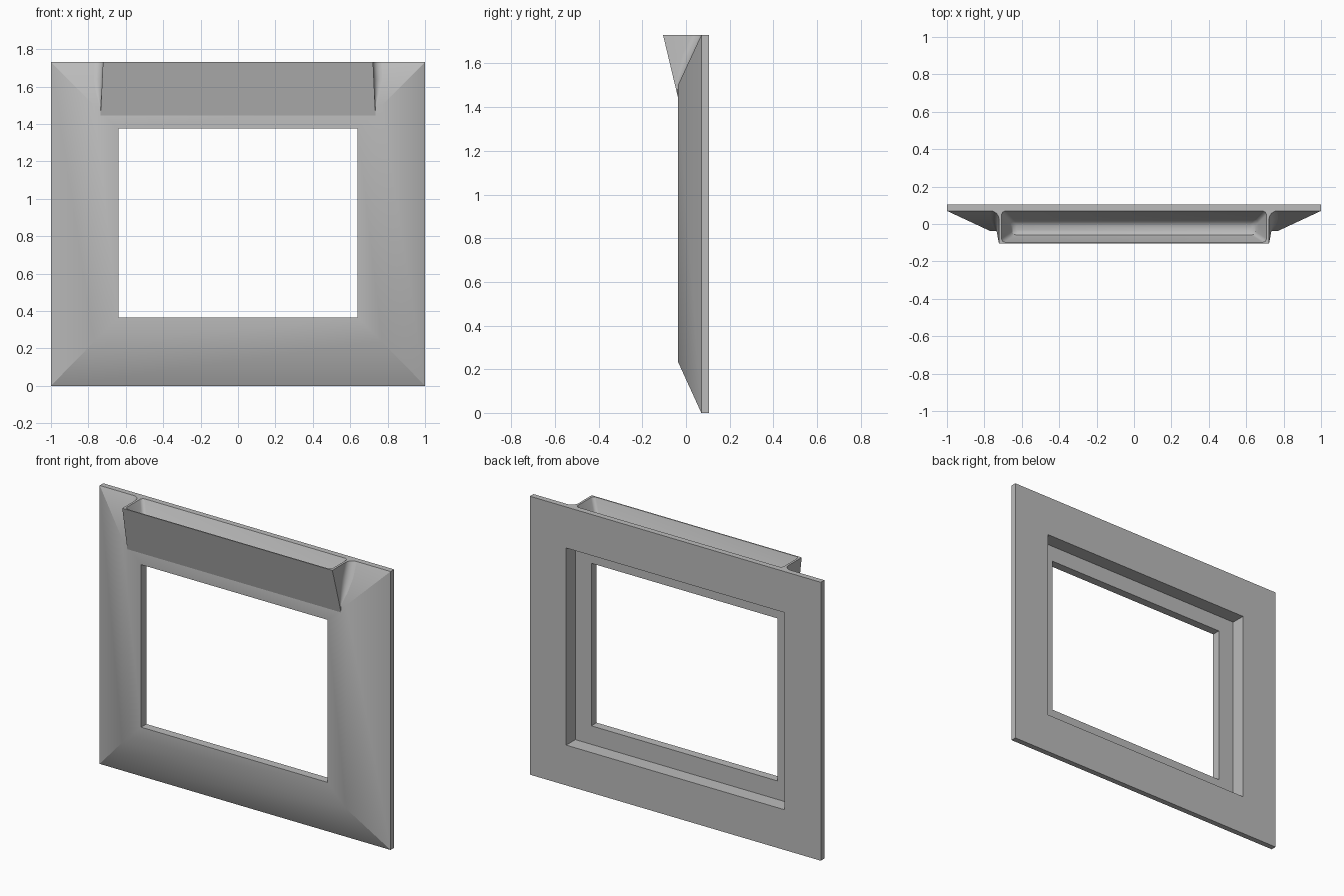
import bpy, bmesh, math

cube = bpy.data.objects.get("Cube")
if cube:
    bpy.data.objects.remove(cube)

grey = bpy.data.materials.new("mid_grey")
grey.use_nodes = True
COLOUR = (0.5, 0.5, 0.5, 1)
grey.diffuse_color = COLOUR
grey.node_tree.nodes["Principled BSDF"].inputs["Base Color"].default_value = COLOUR

TOP, SILL, FOOT = 1.73, 1.5, 1.445   # top edge, end of upper bevel, foot of trough
RIM, FACE, BACK = 0.07, -0.037, 0.105  # depth of plate edge, front face, back face


def finish(name, bm):
    bmesh.ops.recalc_face_normals(bm, faces=bm.faces)
    mesh = bpy.data.meshes.new(name)
    bm.to_mesh(mesh)
    bm.free()
    mesh.materials.append(grey)
    obj = bpy.data.objects.new(name, mesh)
    bpy.context.collection.objects.link(obj)
    bpy.ops.object.select_all(action='DESELECT')
    obj.select_set(True)
    bpy.context.view_layer.objects.active = obj
    bpy.ops.object.shade_smooth_by_angle(angle=math.radians(32))
    return obj


def bridge(bm, a, b, closed=True):
    n = len(a)
    for i in range(n if closed else n - 1):
        j = (i + 1) % n
        bm.faces.new((a[i], a[j], b[j], b[i]))


# Bevelled frame: rectangular rings from the back, round the front, into the recess
def ring(bm, half, low, high, y):
    return [bm.verts.new((x, y, z)) for x, z in
            ((-half, low), (half, low), (half, high), (-half, high))]


bm = bmesh.new()
sections = [
    (1, 0, TOP, BACK),
    (1, 0, TOP, RIM),
    (0.77, 0.235, SILL, FACE),
    (0.64, 0.365, 1.375, FACE),
    (0.64, 0.365, 1.375, 0.015),
    (0.75, 0.25, 1.475, 0.015),
    (0.75, 0.25, 1.475, BACK),
]
rings = [ring(bm, *s) for s in sections]
for a, b in zip(rings, rings[1:] + rings[:1]):
    bridge(bm, a, b)
finish("frame", bm)


# Trough: sloping front, filleted ends meeting the upper bevel
def bevel_y(z):
    return FACE + (RIM - FACE) * max(0, (z - SILL) / (TOP - SILL))


def outline(bm, z):
    t = (z - FOOT) / (TOP - FOOT)
    front = FACE - 0.068 * t
    back = bevel_y(z)
    side = 0.735 - 0.013 * t
    r = min(0.045, (back - front) * 0.5)
    half = [(side + r * (1 - math.sin(a)), back - r * (1 - math.cos(a)))
            for a in (math.pi / 2 * i / 6 for i in range(7))]
    half.append((side, front))
    pts = half + [(-x, y) for x, y in reversed(half)]
    return [bm.verts.new((x, y, z)) for x, y in pts]


def rounded_loop(bm, half, front, back, r, z):
    verts = []
    for quarter, (sx, y) in enumerate(((1, back - r), (-1, back - r),
                                       (-1, front + r), (1, front + r))):
        for i in range(5):
            a = math.pi / 2 * (quarter + i / 4)
            verts.append(bm.verts.new((sx * (half - r) + r * math.cos(a),
                                       y + r * math.sin(a), z)))
    return verts


def loop_edges(bm, verts):
    pairs = zip(verts, verts[1:] + verts[:1])
    return [bm.edges.get(p) or bm.edges.new(p) for p in pairs]


bm = bmesh.new()
walls = [outline(bm, z) for z in (FOOT + 0.001, SILL, 1.56, 1.64, TOP)]
for a, b in zip(walls, walls[1:]):
    bridge(bm, a, b, closed=False)

# Rounded hollow inside the trough
hollow = [rounded_loop(bm, *s) for s in (
    (0.708, -0.098, 0.069, 0.02, TOP),
    (0.665, -0.07, 0.025, 0.02, 1.635),
    (0.65, -0.058, 0.01, 0.018, 1.61),
    (0.63, -0.04, -0.006, 0.015, 1.6),
)]
for a, b in zip(hollow, hollow[1:]):
    bridge(bm, a, b)
bm.faces.new(hollow[-1])

# Flat rim between the outer walls and the hollow
bmesh.ops.triangle_fill(bm, use_beauty=True, use_dissolve=False, normal=(0, 0, 1),
                        edges=loop_edges(bm, walls[-1]) + loop_edges(bm, hollow[0]))
finish("trough", bm)
